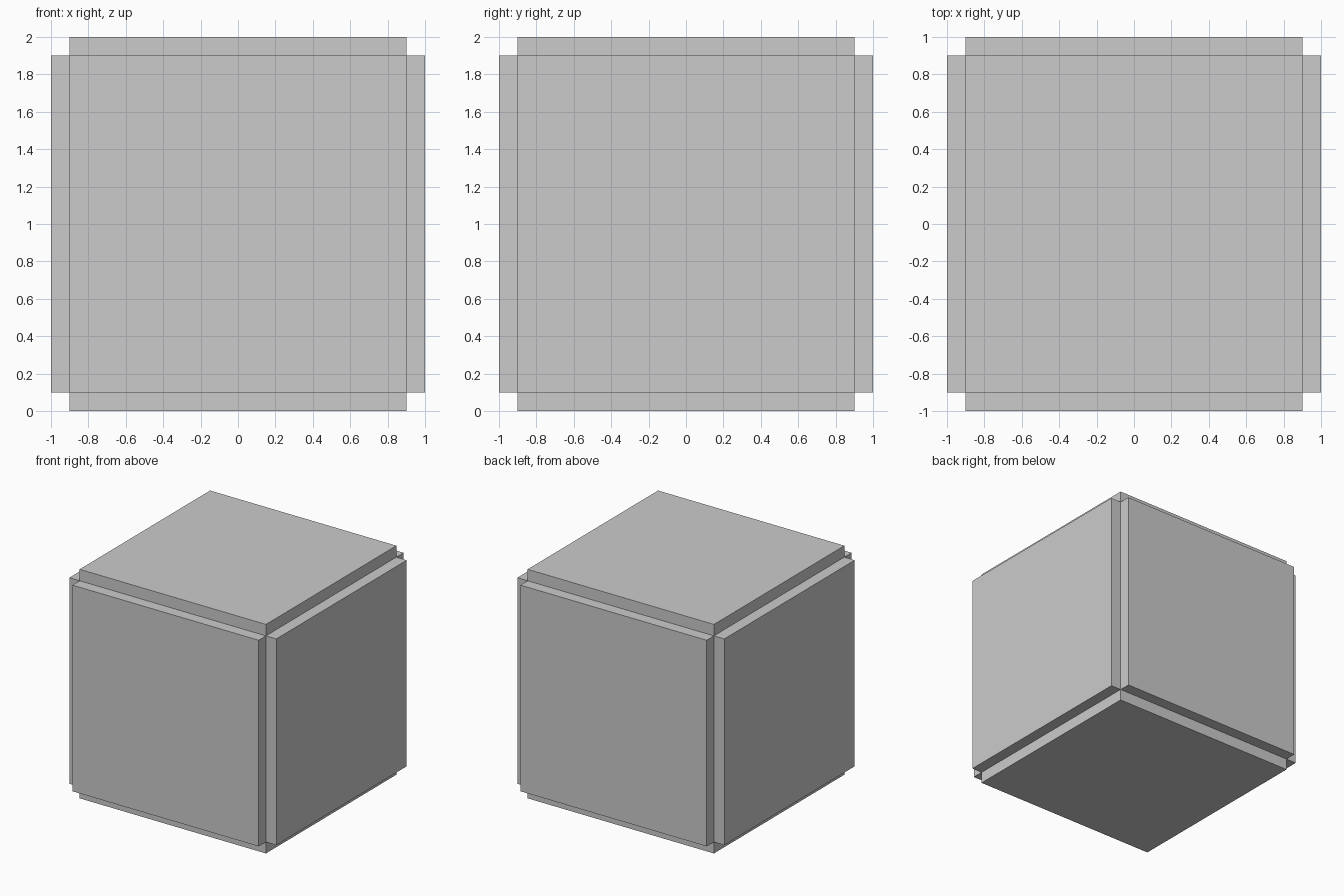
import bpy, bmesh
from mathutils import Vector

if "Cube" in bpy.data.objects:
    bpy.data.objects.remove(bpy.data.objects["Cube"])

CORE, RAISE = 1.8, 0.1

# Core cube, with every face pulled straight out into a raised panel
bm = bmesh.new()
bmesh.ops.create_cube(bm, size=CORE)
bm.normal_update()
normals = [f.normal.copy() for f in bm.faces]
panels = bmesh.ops.extrude_discrete_faces(bm, faces=bm.faces[:])["faces"]
for face in panels:
    face.normal_update()
    bmesh.ops.translate(bm, verts=face.verts[:], vec=face.normal * RAISE)

# Weld the panel roots along the recessed edges and stand it on the floor
bmesh.ops.remove_doubles(bm, verts=bm.verts[:], dist=0.0001)
bmesh.ops.translate(bm, verts=bm.verts[:], vec=Vector((0, 0, CORE / 2 + RAISE)))
bm.normal_update()

mesh = bpy.data.meshes.new("panelled_cube")
bm.to_mesh(mesh)
bm.free()
cube = bpy.data.objects.new("panelled_cube", mesh)
bpy.context.collection.objects.link(cube)
